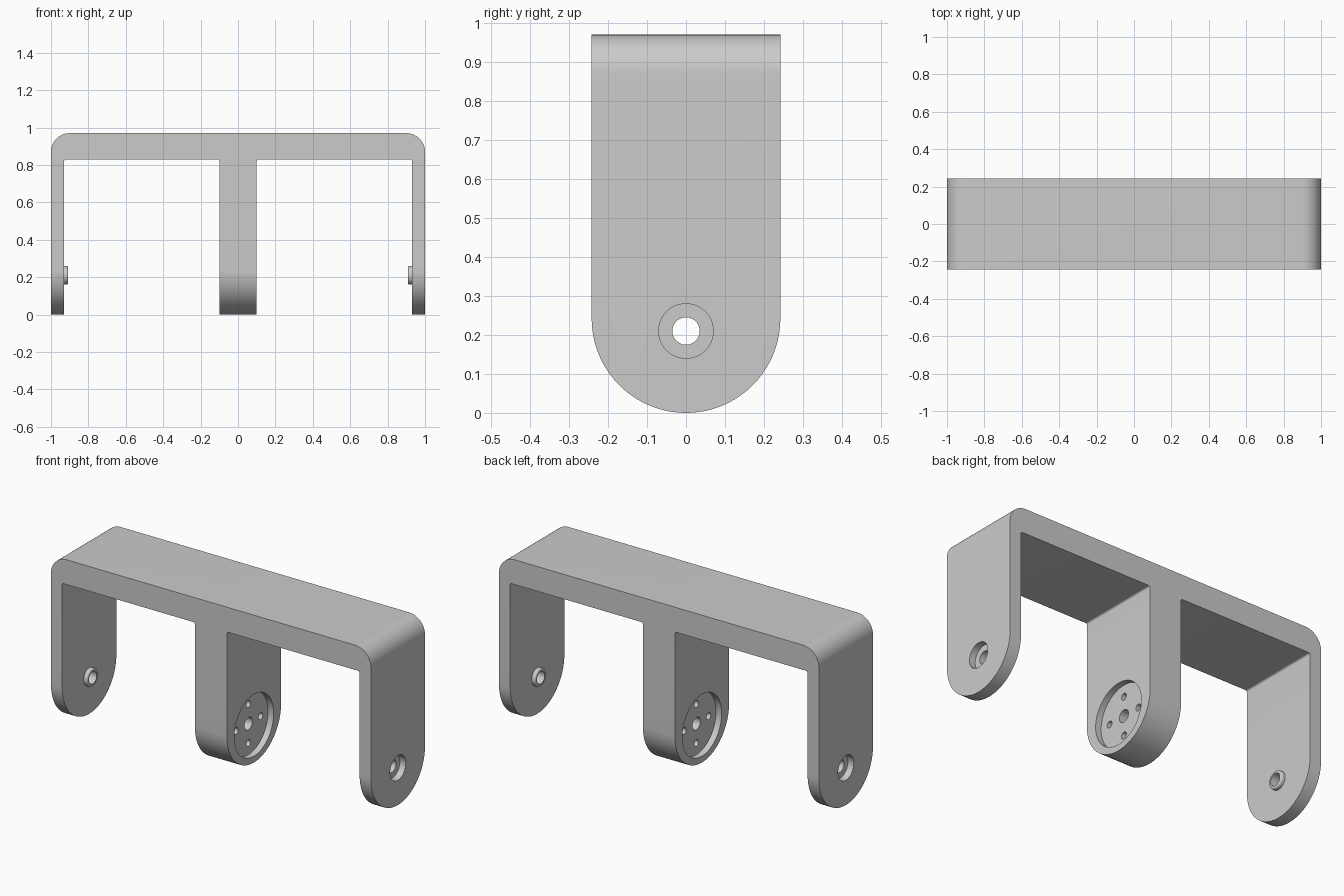
import bpy, bmesh
from math import sin, cos, pi, radians
from mathutils import Matrix, Vector

cube = bpy.data.objects.get("Cube")
if cube:
    bpy.data.objects.remove(cube, do_unlink=True)

HALF_W = 0.242    # half depth of the bracket
TOP = 0.97
UNDER = 0.83      # underside of the top bar
ARM_IN = 0.93     # inner face of the outer arms
MID = 0.1         # half thickness of the middle arm
PIVOT = 0.21      # height of the pivot axis
HOLE = 0.035

grey = bpy.data.materials.new("plain grey")
grey.use_nodes = True
grey.diffuse_color = (0.6, 0.6, 0.6, 1)
grey.node_tree.nodes["Principled BSDF"].inputs["Base Color"].default_value = (0.6, 0.6, 0.6, 1)


def arc(cx, cz, r, start, end, n):
    angles = [radians(start + (end - start) * i / n) for i in range(n + 1)]
    return [(cx + r * cos(a), cz + r * sin(a)) for a in angles]


def make_object(name, bm):
    bmesh.ops.recalc_face_normals(bm, faces=bm.faces)
    mesh = bpy.data.meshes.new(name)
    bm.to_mesh(mesh)
    bm.free()
    ob = bpy.data.objects.new(name, mesh)
    bpy.context.collection.objects.link(ob)
    return ob


def prism(name, outline, axis, start, end):
    """Extrude a closed outline along x or y."""
    bm = bmesh.new()
    if axis == "x":
        pts, move = [(start, a, b) for a, b in outline], (end - start, 0, 0)
    else:
        pts, move = [(a, start, b) for a, b in outline], (0, end - start, 0)
    face = bm.faces.new([bm.verts.new(p) for p in pts])
    ext = bmesh.ops.extrude_face_region(bm, geom=[face])
    bmesh.ops.translate(bm, vec=move, verts=[v for v in ext["geom"] if isinstance(v, bmesh.types.BMVert)])
    return make_object(name, bm)


def rod(y, z, r, start, end, n=48):
    return prism("cutter", arc(y, z, r, 0, 360, n)[:-1], "x", start, end)


def combine(target, tool, operation):
    mod = target.modifiers.new("cut", "BOOLEAN")
    mod.operation, mod.solver, mod.object = operation, "EXACT", tool
    bpy.context.view_layer.objects.active = target
    bpy.ops.object.modifier_apply(modifier=mod.name)
    bpy.data.objects.remove(tool, do_unlink=True)


def finish(ob):
    ob.data.materials.clear()
    ob.data.materials.append(grey)
    bpy.ops.object.select_all(action="DESELECT")
    ob.select_set(True)
    bpy.context.view_layer.objects.active = ob
    bpy.ops.object.shade_smooth_by_angle(angle=radians(30))


# Three-armed frame, right half then mirrored
R, F = 0.1, 0.01
half = [(MID, 0)] + arc(MID + F, UNDER - F, F, 180, 90, 4)
half += arc(ARM_IN - F, UNDER - F, F, 90, 0, 4)
half += [(ARM_IN, 0), (1, 0)] + arc(1 - R, TOP - R, R, 0, 90, 16)
outline = half + [(-x, z) for x, z in reversed(half)]
bracket = prism("bracket", outline, "y", -HALF_W, HALF_W)

# Rounded lower ends of the arms
tongue = arc(0, HALF_W, HALF_W, 180, 360, 48) + [(HALF_W, 1.1), (-HALF_W, 1.1)]
combine(bracket, prism("cutter", tongue, "x", -1.1, 1.1), "INTERSECT")

# Pivot hole through all arms
combine(bracket, rod(0, PIVOT, HOLE, -1.1, 1.1), "DIFFERENCE")

# Round recesses in the middle arm and counterbores in the outer arms
for side in (-1, 1):
    combine(bracket, rod(0, PIVOT, 0.175, side * 0.065, side * 0.2, 64), "DIFFERENCE")
    combine(bracket, rod(0, PIVOT, 0.07, side * 0.963, side * 1.1), "DIFFERENCE")

# Four bolt holes around the pivot of the middle arm
for k in range(4):
    a = k * pi / 2
    combine(bracket, rod(0.11 * cos(a), PIVOT + 0.11 * sin(a), 0.019, -0.2, 0.2, 24), "DIFFERENCE")
finish(bracket)

# Raised rings on the inner faces of the outer arms
for side, name in ((1, "left_pivot_ring"), (-1, "right_pivot_ring")):
    section = [(HOLE, ARM_IN), (HOLE, 0.908)] + arc(0.042, 0.916, 0.008, 270, 360, 4) + [(0.05, ARM_IN)]
    bm = bmesh.new()
    verts = [bm.verts.new((side * x, r, PIVOT)) for r, x in section]
    edges = [bm.edges.new(pair) for pair in zip(verts, verts[1:])]
    bmesh.ops.spin(bm, geom=verts + edges, cent=(0, 0, PIVOT), axis=(1, 0, 0),
                   angle=2 * pi, steps=48, use_merge=True)
    bmesh.ops.remove_doubles(bm, verts=bm.verts, dist=0.0001)
    finish(make_object(name, bm))
